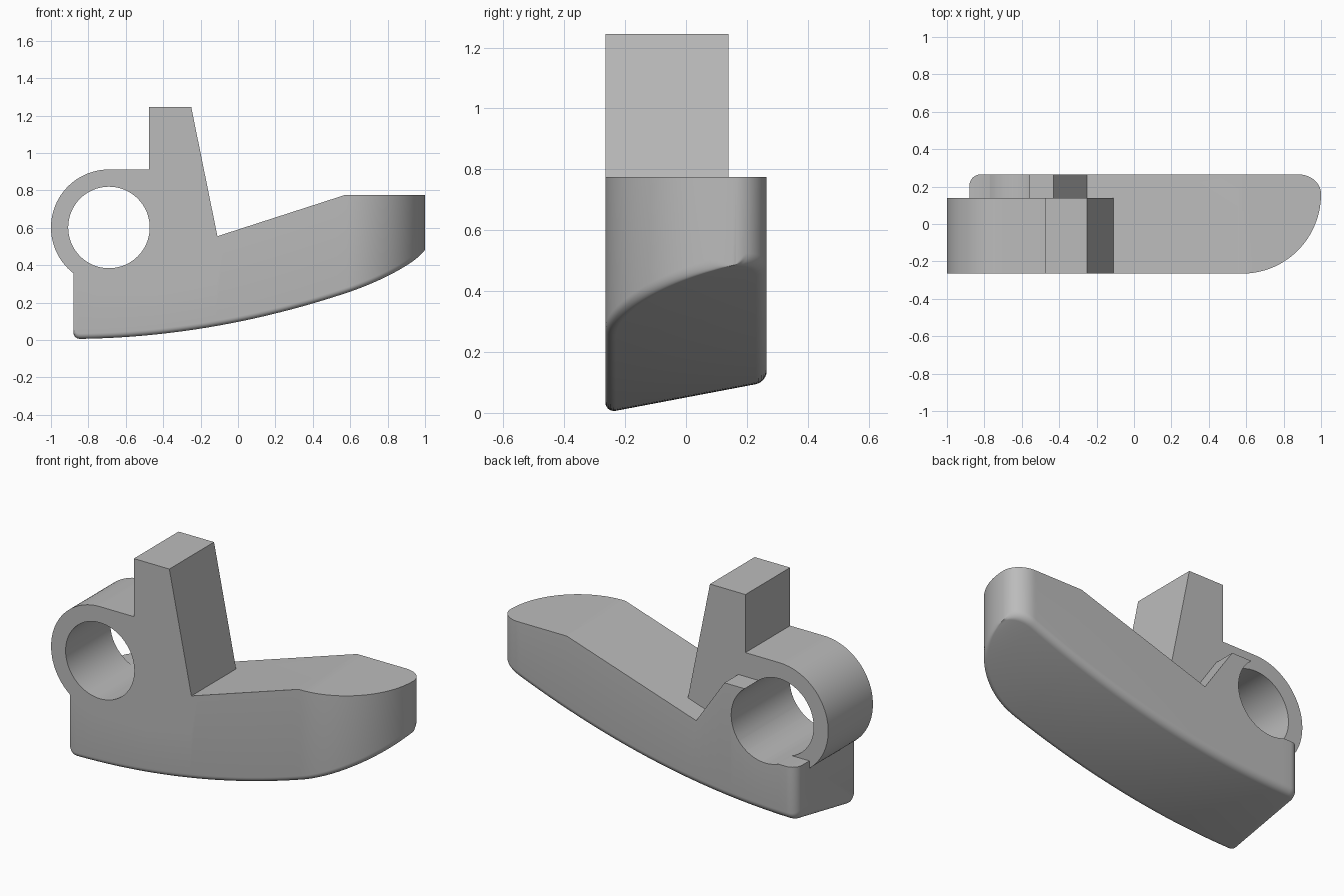
import bpy, bmesh, math

if "Cube" in bpy.data.objects:
    bpy.data.objects.remove(bpy.data.objects["Cube"])

grey = bpy.data.materials.new("plain grey")
grey.diffuse_color = (0.5, 0.5, 0.5, 1)
grey.use_nodes = True
grey.node_tree.nodes["Principled BSDF"].inputs["Base Color"].default_value = grey.diffuse_color

CX, CZ = -0.69, 0.602          # centre of the pivot hole
FRONT, BACK, STEP = -0.265, 0.265, 0.14
LEFT, FILLET = -0.88, 0.035


def make_object(name, bm):
    bmesh.ops.recalc_face_normals(bm, faces=bm.faces)
    mesh = bpy.data.meshes.new(name)
    bm.to_mesh(mesh)
    bm.free()
    mesh.materials.append(grey)
    obj = bpy.data.objects.new(name, mesh)
    bpy.context.collection.objects.link(obj)
    return obj


def loft(name, sections):
    """Skin a list of equal-length point loops and cap both ends."""
    bm = bmesh.new()
    loops = [[bm.verts.new(p) for p in s] for s in sections]
    n = len(loops[0])
    for a, b in zip(loops, loops[1:]):
        for i in range(n):
            j = (i + 1) % n
            bm.faces.new((a[i], a[j], b[j], b[i]))
    bm.faces.new(loops[0])
    bm.faces.new(loops[-1])
    return make_object(name, bm)


def prism(name, profile, y0, y1):
    return loft(name, [[(x, y, z) for x, z in profile] for y in (y0, y1)])


def circle(radius, start, end, steps):
    angles = [math.radians(start + (end - start) * i / steps) for i in range(steps + 1)]
    return [(CX + radius * math.cos(a), CZ + radius * math.sin(a)) for a in angles]


def combine(target, tool, operation):
    mod = target.modifiers.new(operation.lower(), 'BOOLEAN')
    mod.operation, mod.object, mod.solver = operation, tool, 'EXACT'
    bpy.context.view_layer.objects.active = target
    bpy.ops.object.modifier_apply(modifier=mod.name)
    bpy.data.objects.remove(tool)


def round_off(d, r):
    """Distance a quarter-round of radius r falls short at distance d from its end."""
    return r - math.sqrt(max(0, r * r - (r - d) ** 2)) if d < r else 0


def hull_section(x):
    """Cross-section with rounded lower corners and a tilted, curved underside."""
    yf, yb = FRONT, BACK
    if x > 0.58:
        yf = 0.16 - 0.425 * math.sqrt(max(0, 1 - ((x - 0.58) / 0.42) ** 2))
    if x > 0.88:
        yb = 0.16 + 0.105 * math.sqrt(max(0, 1 - ((x - 0.88) / 0.12) ** 2))
    d = x - LEFT
    yb -= round_off(d, 0.06)
    r = min(FILLET, (yb - yf) * 0.3)
    corner = [(r * (1 - math.cos(a)), r * (1 - math.sin(a)))
              for a in (math.pi / 2 * i / 6 for i in range(7))]
    under = [(yf + u, v) for u, v in corner] + [(yb - u, v) for u, v in reversed(corner)]
    base = 0.005 * d + 0.112 * d * d + round_off(d, FILLET)
    pts = [(x, yf, 0.9)]
    pts += [(x, y, base + 0.19 * (y - FRONT) + v) for y, v in under]
    return pts + [(x, yb, 0.9)]


# Shoe body: sections along x, dense at the rounded ends
stations = [LEFT + 0.06 * (1 - math.cos(math.pi / 2 * i / 10)) for i in range(11)]
stations += [-0.82 + 1.4 * i / 28 for i in range(1, 29)]
stations += [0.58 + 0.42 * math.sin(math.radians(2.47 * i)) for i in range(1, 37)]
body = loft("shoe_body", [hull_section(x) for x in stations])

# Sloped top, notch and low heel shelf
top_line = [(1.2, 0.775), (0.57, 0.775), (-0.25, 0.51), (-0.43, 0.775), (-0.6, 0.775),
            (-0.69, 0.4), (-1.2, 0.4), (-1.2, 2), (1.2, 2)]
combine(body, prism("top_cutter", top_line, -1, 1), 'DIFFERENCE')

# Pivot ring with upright lug
lug = circle(0.31, 90, 270, 48) + [(-0.4, 0.29), (-0.11, 0.35), (-0.11, 0.555),
                                   (-0.25, 1.245), (-0.475, 1.245), (-0.475, CZ + 0.31)]
combine(body, prism("pivot_lug", lug, FRONT, STEP), 'UNION')

# Pivot hole
combine(body, prism("hole_cutter", circle(0.218, 0, 354.375, 63), -1, 1), 'DIFFERENCE')

bpy.ops.object.select_all(action='DESELECT')
body.select_set(True)
bpy.context.view_layer.objects.active = body
bpy.ops.object.shade_smooth_by_angle(angle=math.radians(28))
